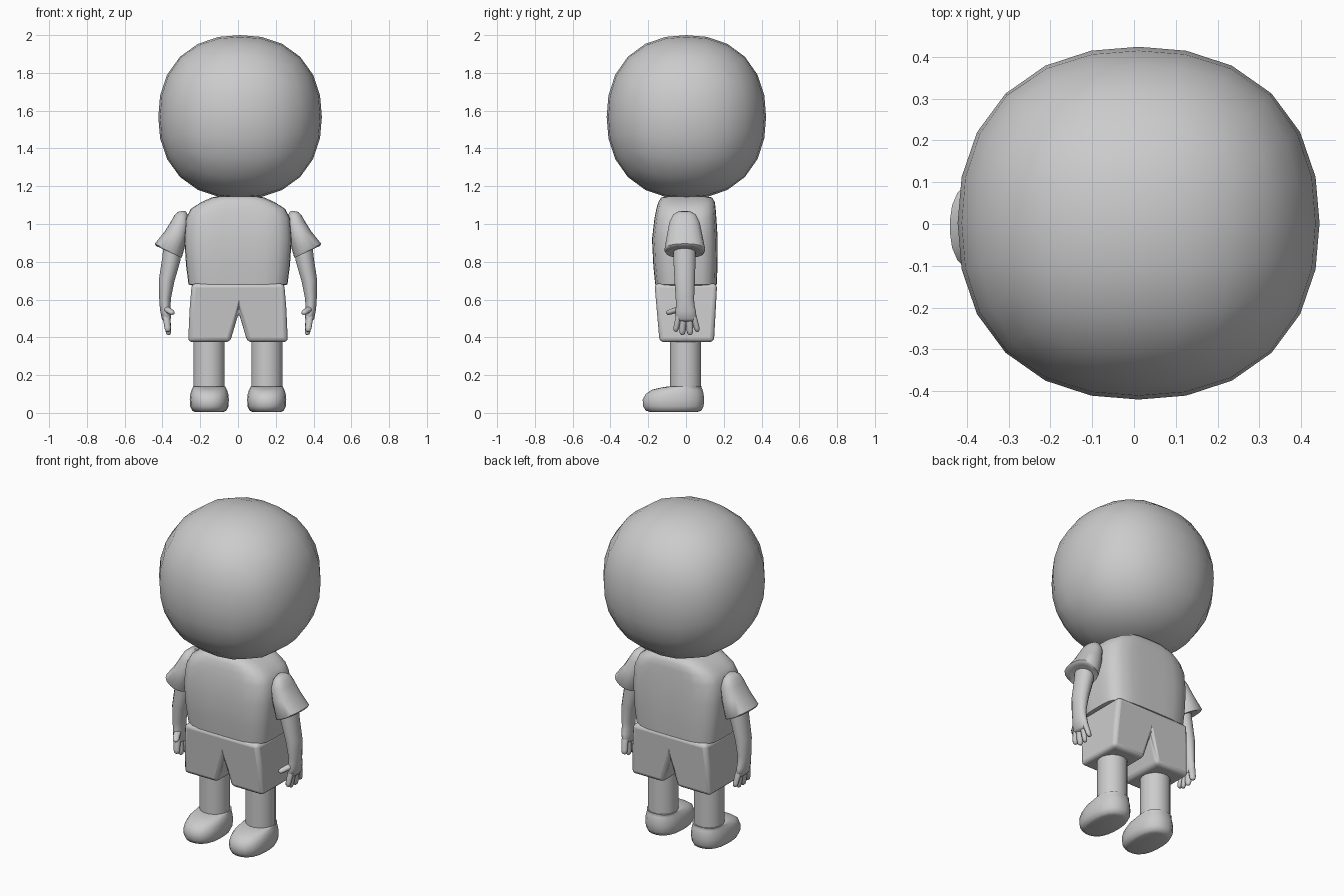
import bpy, bmesh, math
from mathutils import Vector, Matrix

if "Cube" in bpy.data.objects:
    bpy.data.objects.remove(bpy.data.objects["Cube"])

grey = bpy.data.materials.new("plain grey")
grey.diffuse_color = (0.6, 0.6, 0.6, 1)
grey.use_nodes = True
grey.node_tree.nodes["Principled BSDF"].inputs["Base Color"].default_value = grey.diffuse_color


def finish(name, bm, mirror=False, angle=50, bevel=0):
    """Turn a bmesh into a smooth-shaded grey object."""
    bmesh.ops.recalc_face_normals(bm, faces=bm.faces)
    mesh = bpy.data.meshes.new(name)
    bm.to_mesh(mesh)
    bm.free()
    mesh.materials.append(grey)
    ob = bpy.data.objects.new(name, mesh)
    bpy.context.collection.objects.link(ob)
    if bevel:
        m = ob.modifiers.new("soft_edges", 'BEVEL')
        m.width, m.segments, m.limit_method = bevel, 3, 'ANGLE'
        m.angle_limit = math.radians(35)
    if mirror:
        ob.modifiers.new("mirror", 'MIRROR').use_mirror_merge = False
    bpy.ops.object.select_all(action='DESELECT')
    ob.select_set(True)
    bpy.context.view_layer.objects.active = ob
    bpy.ops.object.shade_smooth_by_angle(angle=math.radians(angle))
    return ob


def loft(bm, rings, sides=16, power=2.0):
    """Join rings (x, y, z, rx, ry, tilt about y in degrees), capped."""
    loops = []
    for x, y, z, rx, ry, tilt in rings:
        rot = Matrix.Rotation(math.radians(tilt), 3, 'Y')
        loop = []
        for i in range(sides):
            t = math.tau * (i + 0.5) / sides
            c, s = math.cos(t), math.sin(t)
            k = (abs(c) ** power + abs(s) ** power) ** (-1 / power)
            loop.append(bm.verts.new(rot @ Vector((c * k * rx, s * k * ry, 0)) + Vector((x, y, z))))
        loops.append(loop)
    for a, b in zip(loops, loops[1:]):
        for i in range(sides):
            j = (i + 1) % sides
            bm.faces.new((a[i], a[j], b[j], b[i]))
    bm.faces.new(loops[0])
    bm.faces.new(loops[-1])


# head: slightly boxy ball made from a subdivided cube
bm = bmesh.new()
bmesh.ops.create_cube(bm, size=2)
bmesh.ops.subdivide_edges(bm, edges=bm.edges[:], cuts=5, use_grid_fill=True)
p = 2.25
for v in bm.verts:
    d = Vector([math.tan(c * math.pi / 4) for c in v.co])
    d /= sum(abs(c) ** p for c in d) ** (1 / p)
    v.co = (0.011 + d.x * 0.433, 0.002 + d.y * 0.422, 1.567 + d.z * 0.433)
finish("head", bm, angle=80)

# shirt body
bm = bmesh.new()
loft(bm, [(0, 0, 0.675, 0.245, 0.15, 0), (0, 0, 0.68, 0.262, 0.163, 0),
          (0, -0.003, 0.78, 0.275, 0.17, 0), (0, -0.006, 0.92, 0.284, 0.174, 0),
          (0, -0.003, 1.03, 0.276, 0.164, 0), (0, 0, 1.08, 0.25, 0.157, 0),
          (0, 0.003, 1.115, 0.195, 0.15, 0), (0, 0.003, 1.14, 0.14, 0.135, 0),
          (0, 0.003, 1.146, 0.11, 0.11, 0)], sides=32, power=4.5)
finish("shirt_body", bm, angle=60)

# shorts: front outline extruded, with the depth tapering to the hem
outline = [(-0.245, 0.685), (0.245, 0.685), (0.256, 0.55), (0.264, 0.375), (0.05, 0.375),
           (0.004, 0.53), (-0.042, 0.375), (-0.264, 0.375), (-0.256, 0.55)]
bm = bmesh.new()
face = bm.faces.new([bm.verts.new((x, 0, z)) for x, z in outline])
back = bmesh.ops.extrude_face_region(bm, geom=[face])["geom"]
back = {v for v in back if isinstance(v, bmesh.types.BMVert)}
for v in bm.verts:
    t = (v.co.z - 0.375) / 0.31
    v.co.y = 0.148 + 0.017 * t if v in back else -0.14 - 0.027 * t
finish("shorts", bm, bevel=0.022)

# legs
bm = bmesh.new()
loft(bm, [(0.153, -0.002, z, 0.084, 0.084, 0) for z in (0.1, 0.4)])
finish("leg", bm, mirror=True)

# shoes: flat sole, round toe, low collar
bm = bmesh.new()
loft(bm, [(0.152, -0.065, 0.005, 0.075, 0.125, 0), (0.152, -0.066, 0.012, 0.091, 0.148, 0),
          (0.152, -0.067, 0.035, 0.102, 0.161, 0), (0.152, -0.067, 0.07, 0.104, 0.163, 0),
          (0.152, -0.06, 0.1, 0.101, 0.154, 0), (0.152, -0.047, 0.122, 0.094, 0.135, 0),
          (0.152, -0.025, 0.134, 0.088, 0.108, 0), (0.152, -0.005, 0.14, 0.086, 0.09, 0)],
     sides=20, power=2.5)
finish("shoe", bm, mirror=True, angle=70)

# sleeves: flared from the shoulder to the tilted hem
bm = bmesh.new()
loft(bm, [(0.296, -0.008, 1.068, 0.018, 0.03, 5), (0.3, -0.008, 1.05, 0.034, 0.06, 0),
          (0.304, -0.008, 1.01, 0.05, 0.08, -8), (0.327, -0.007, 0.945, 0.062, 0.093, -18),
          (0.368, -0.006, 0.862, 0.08, 0.108, -25), (0.366, -0.006, 0.852, 0.075, 0.102, -25),
          (0.365, -0.006, 0.856, 0.055, 0.075, -25)], sides=20, power=2.4)
finish("sleeve", bm, mirror=True, angle=60)

# arms with palm
bm = bmesh.new()
loft(bm, [(0.345, -0.008, 0.9, 0.05, 0.06, -15), (0.352, -0.008, 0.82, 0.05, 0.06, -14),
          (0.378, -0.007, 0.7, 0.042, 0.055, -8), (0.386, -0.006, 0.61, 0.032, 0.05, -3),
          (0.386, -0.004, 0.575, 0.03, 0.049, 3), (0.384, -0.002, 0.54, 0.028, 0.055, 5),
          (0.379, 0.001, 0.5, 0.025, 0.057, 8), (0.376, 0.002, 0.485, 0.015, 0.045, 8)])
finish("arm", bm, mirror=True, angle=70)

# thumb and four fingers fanning out: (root y, z), (tip y, z), tip x
bm = bmesh.new()
for y0, z0, y1, z1, x1 in [(-0.035, 0.55, -0.103, 0.528, 0.345), (-0.038, 0.51, -0.056, 0.43, 0.37),
                           (-0.012, 0.51, -0.02, 0.412, 0.366), (0.015, 0.51, 0.022, 0.412, 0.366),
                           (0.04, 0.51, 0.062, 0.43, 0.368)]:
    a, b = Vector((0.379, y0, z0)), Vector((x1, y1, z1))
    rot = (a - b).to_track_quat('Z', 'Y').to_matrix()
    n = len(bm.verts)
    length = (b - a).length
    loft(bm, [(0, 0, 0, 0.02, 0.016, 0), (0, 0, -length * 0.75, 0.018, 0.014, 0),
              (0, 0, -length * 0.93, 0.014, 0.011, 0), (0, 0, -length, 0.006, 0.005, 0)], sides=10)
    bm.verts.ensure_lookup_table()
    for v in bm.verts[n:]:
        v.co = rot @ v.co + a
finish("fingers", bm, mirror=True, angle=70)
